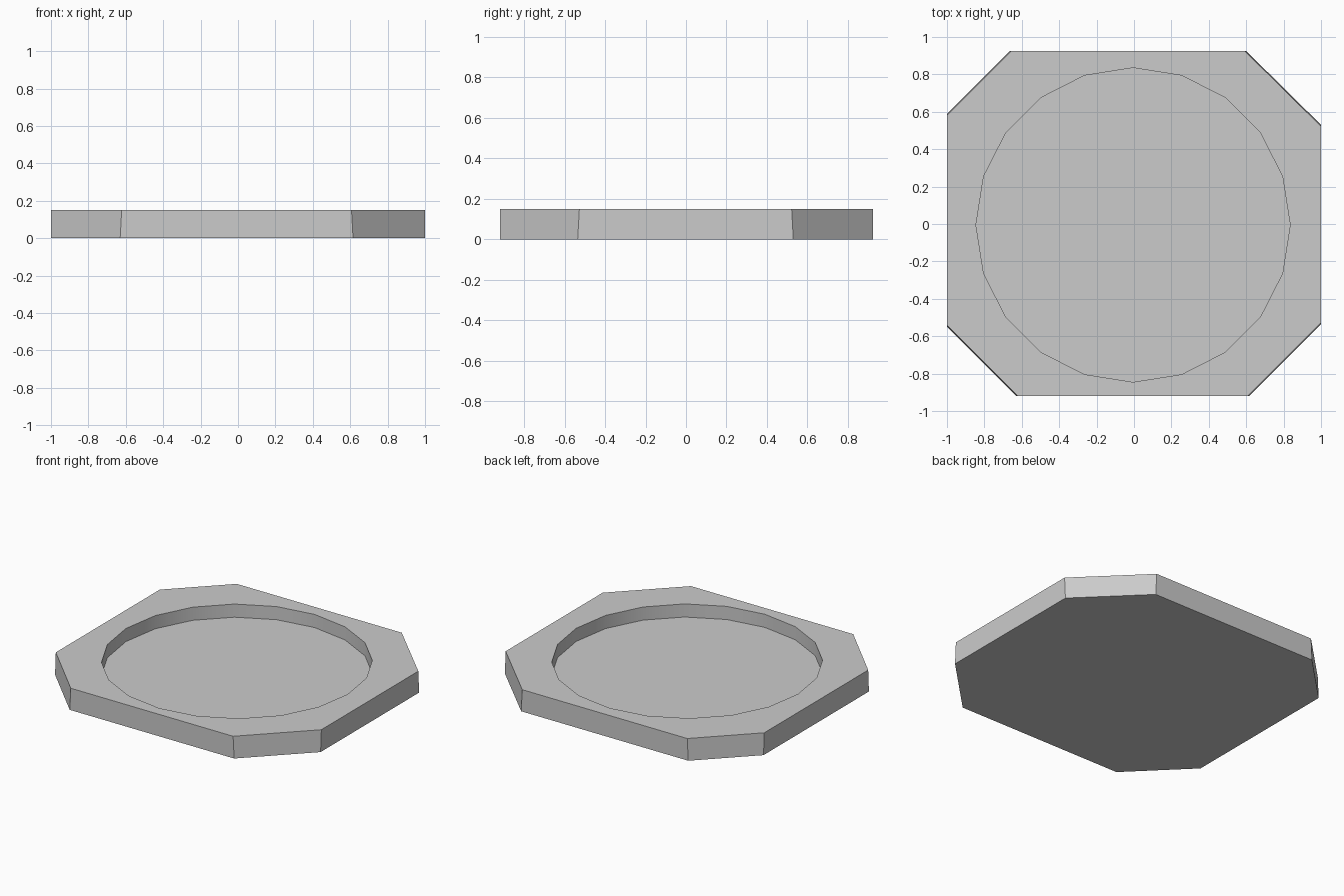
import bpy, bmesh, math
from mathutils import Vector

cube = bpy.data.objects.get("Cube")
if cube:
    bpy.data.objects.remove(cube, do_unlink=True)

HEIGHT, FLOOR, RADIUS = 0.15, 0.06, 0.84
CENTRE = Vector((-0.005, -0.005, 0))

grey = bpy.data.materials.new("plain grey")
grey.use_nodes = True
colour = (0.6, 0.6, 0.6, 1)
grey.diffuse_color = colour
grey.node_tree.nodes["Principled BSDF"].inputs["Base Color"].default_value = colour


def prism(name, lower, upper, z0, z1):
    """Closed prism between two matching outlines."""
    bm = bmesh.new()
    low = [bm.verts.new((x, y, z0)) for x, y in lower]
    high = [bm.verts.new((x, y, z1)) for x, y in upper]
    bm.faces.new(low)
    bm.faces.new(high)
    for i in range(len(low)):
        j = (i + 1) % len(low)
        bm.faces.new((low[i], low[j], high[j], high[i]))
    bmesh.ops.recalc_face_normals(bm, faces=bm.faces)
    mesh = bpy.data.meshes.new(name)
    bm.to_mesh(mesh)
    bm.free()
    mesh.materials.append(grey)
    obj = bpy.data.objects.new(name, mesh)
    bpy.context.collection.objects.link(obj)
    return obj


def octagon(inset):
    """Slab outline; inset widens the cut corners a little."""
    d = inset
    return [(-0.63 + d, -0.92), (0.615 - d, -0.92),
            (1, -0.535 + d), (1, 0.53 - d),
            (0.6 - d, 0.925), (-0.665 + d, 0.925),
            (-1, 0.59 - d), (-1, -0.55 + d)]


# Octagonal slab with slightly leaning corner faces
slab = prism("octagonal_base", octagon(0), octagon(0.008), 0, HEIGHT)

# Round recess with twenty sides
ring = [(CENTRE.x + RADIUS * math.cos(math.tau * i / 20),
         CENTRE.y + RADIUS * math.sin(math.tau * i / 20)) for i in range(20)]
cutter = prism("recess_cutter", ring, ring, FLOOR, HEIGHT + 0.1)
cutter.hide_render = True

cut = slab.modifiers.new("recess", 'BOOLEAN')
cut.operation = 'DIFFERENCE'
cut.solver = 'EXACT'
cut.object = cutter

bpy.ops.object.select_all(action='DESELECT')
slab.select_set(True)
bpy.context.view_layer.objects.active = slab
bpy.ops.object.modifier_apply(modifier=cut.name)
bpy.data.objects.remove(cutter, do_unlink=True)
bpy.ops.object.shade_smooth_by_angle(angle=math.radians(30))
